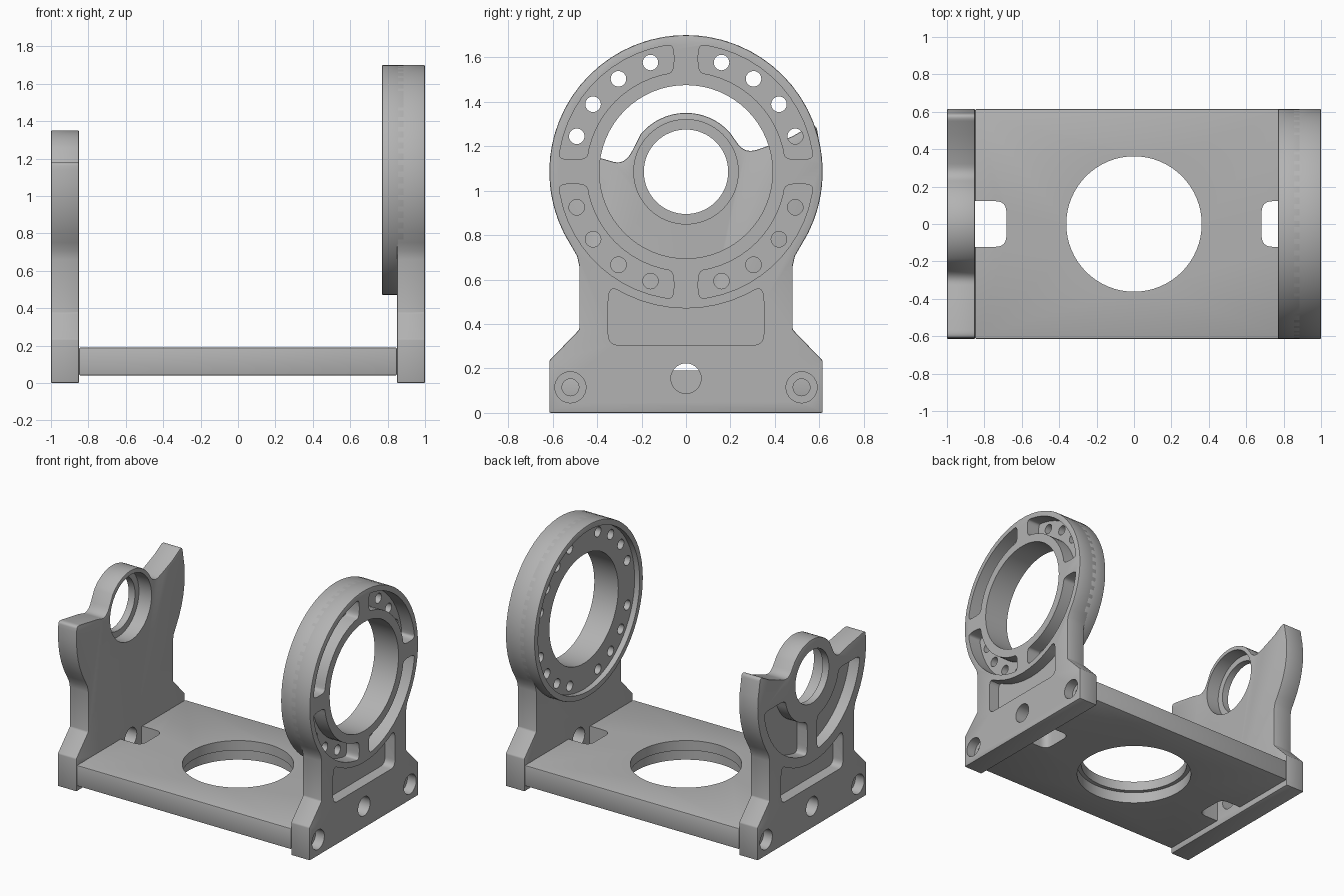
import bpy, bmesh, math
from mathutils import Vector

if "Cube" in bpy.data.objects:
    bpy.data.objects.remove(bpy.data.objects["Cube"])

metal = bpy.data.materials.new("machined_grey")
metal.use_nodes = True
metal.diffuse_color = (0.45, 0.45, 0.45, 1)
metal.node_tree.nodes["Principled BSDF"].inputs["Base Color"].default_value = (0.45, 0.45, 0.45, 1)

AXIS_Z = 1.085      # height of the bearing axis
RIM = 0.615         # outer radius of the ring and arms


def arc(radius, start, end, cy=0.0, cz=AXIS_Z, steps=None):
    """Profile points along an arc, angles in degrees."""
    steps = steps or max(3, int(abs(end - start) / 6))
    angles = [math.radians(start + (end - start) * i / steps) for i in range(steps + 1)]
    return [(cy + radius * math.cos(a), cz + radius * math.sin(a)) for a in angles]


def circle(radius, cy=0.0, cz=AXIS_Z):
    return arc(radius, 0, 360, cy, cz, 64 if radius > 0.15 else 28)[:-1]


def rounded(points):
    """Fillet every point that carries a third value, its radius."""
    out = []
    for i, p in enumerate(points):
        if len(p) == 2:
            out.append(p)
            continue
        here = Vector(p[:2])
        ends = [Vector(points[j % len(points)][:2]) - here for j in (i - 1, i + 1)]
        a, b = [here + e.normalized() * min(p[2], e.length * 0.49) for e in ends]
        for k in range(7):
            t = k / 6
            out.append(tuple(a * (1 - t) ** 2 + here * 2 * t * (1 - t) + b * t * t))
    return out


def prism(name, points, low, high, axis="x", bevel=0.0):
    """Extrude a profile: (y, z) along x, or (x, y) along z."""
    bm = bmesh.new()
    place = (lambda p, d: (d, p[0], p[1])) if axis == "x" else (lambda p, d: (p[0], p[1], d))
    face = bm.faces.new([bm.verts.new(place(p, low)) for p in points])
    new = bmesh.ops.extrude_face_region(bm, geom=[face])["geom"]
    shift = Vector(place((0, 0), high - low))
    bmesh.ops.translate(bm, vec=shift, verts=[v for v in new if isinstance(v, bmesh.types.BMVert)])
    bmesh.ops.recalc_face_normals(bm, faces=bm.faces[:])
    mesh = bpy.data.meshes.new(name)
    bm.to_mesh(mesh)
    bm.free()
    obj = bpy.data.objects.new(name, mesh)
    bpy.context.collection.objects.link(obj)
    mesh.materials.append(metal)
    if bevel:
        mod = obj.modifiers.new("edge_break", "BEVEL")
        mod.width, mod.segments, mod.limit_method = bevel, 2, "ANGLE"
        mod.angle_limit = math.radians(40)
    return obj


def carve(obj, cuts):
    """Cut every (points, low, high, axis) prism out, then smooth the result."""
    cutters = [prism("cutter", *c) for c in cuts]
    for cutter in cutters:
        cutter.hide_render = True
        mod = obj.modifiers.new("cut", "BOOLEAN")
        mod.operation, mod.solver, mod.object = "DIFFERENCE", "EXACT", cutter
    graph = bpy.context.evaluated_depsgraph_get()
    graph.update()
    mesh = bpy.data.meshes.new_from_object(obj.evaluated_get(graph))
    obj.modifiers.clear()
    obj.data = mesh
    for cutter in cutters:
        bpy.data.objects.remove(cutter)
    mesh.shade_smooth()
    mesh.set_sharp_from_angle(angle=math.radians(30))


def sector(inner, outer, gap, sy, sz, fillet):
    """Rounded quarter-ring pocket, held off both centre lines by a gap."""
    def edge(r):
        return math.sqrt(r * r - gap * gap)

    def inside(r):
        m = math.degrees(math.asin(gap / r) + fillet / r)
        return arc(r, m, 90 - m, 0, 0)
    pts = ([(edge(outer), gap, fillet)] + inside(outer) + [(gap, edge(outer), fillet),
           (gap, edge(inner), fillet)] + inside(inner)[::-1] + [(edge(inner), gap, fillet)])
    return [(sy * y, AXIS_Z + sz * z) for y, z in rounded(pts)]


# Shared foot profile and the cuts both end plates have
foot_right = [(0.615, 0), (0.615, 0.235), (0.48, 0.375), (0.48, 0.66), (0.49, 0.705)]
foot_left = [(-y, z) for y, z in reversed(foot_right)]
window = rounded([(-0.35, 0.305, 0.05), (0.35, 0.305, 0.05), (0.35, 0.575, 0.075)]
                 + arc(RIM, 296, 244) + [(-0.35, 0.575, 0.075)])


def plate_cuts(side):
    def span(a, b):
        return tuple(sorted((side * a, side * b)))
    cuts = [(window, *span(0.92, 1.1)), (circle(0.068, 0, 0.155), *span(0.7, 1.1))]
    for y in (-0.52, 0.52):
        cuts.append((circle(0.07, y, 0.115), *span(0.93, 1.1)))
        cuts.append((circle(0.038, y, 0.115), *span(0.8, 1.05)))
    return cuts


# Ring end plate with its thicker ring
bore = (circle(0.39), 0.5, 1.2)
ring_cuts = [bore]
for sy in (-1, 1):
    for sz in (-1, 1):
        ring_cuts.append((sector(0.45, 0.575, 0.055, sy, sz, 0.05), 0.9, 1.1))
        for degrees in (18, 36, 54, 72):
            a = math.radians(degrees)
            ring_cuts.append((circle(0.035, sy * 0.517 * math.cos(a),
                                     AXIS_Z + sz * 0.517 * math.sin(a)), 0.7, 1.1))

ring_plate = prism("ring_end_plate", foot_right + arc(RIM, -33, 213) + foot_left, 0.85, 1.0, bevel=0.006)
carve(ring_plate, plate_cuts(1) + ring_cuts)
ring = prism("bearing_ring", circle(RIM), 0.77, 0.89, bevel=0.006)
carve(ring, [(circle(0.575), 0.7, 0.81)] + ring_cuts)

# Open end plate with a hub between two uneven arms
right_arm = [(0.585, 1.305, 0.04), (0.48, 1.245), (0.38, 1.205), (0.265, 1.165, 0.07)]
left_arm = [(-0.275, 1.115, 0.07), (-0.38, 1.145), (-0.608, 1.185, 0.04)]
outline = rounded(foot_right + arc(RIM, -33, 14) + right_arm + arc(0.265, 42, 140)
                  + left_arm + arc(RIM, 175, 213) + foot_left)
hub_plate = prism("hub_end_plate", outline, -1.0, -0.85, bevel=0.006)
hub_cuts = [(circle(0.19), -1.1, -0.7), (circle(0.235), -0.95, -0.7)]
hub_cuts += [(sector(0.31, 0.545, 0.055, sy, -1, 0.06), -1.1, -0.92) for sy in (-1, 1)]
carve(hub_plate, plate_cuts(-1) + hub_cuts)

# Base plate with a stepped round opening and an end slot on each side
base = prism("base_plate", [(-0.85, -RIM), (0.85, -RIM), (0.85, RIM), (-0.85, RIM)],
             0.04, 0.19, "z", bevel=0.008)
base_cuts = [(circle(0.362, 0, 0), -0.1, 0.4, "z"), (circle(0.39, 0, 0), -0.1, 0.12, "z")]
for s in (-1, 1):
    slot = rounded([(s * 0.9, -0.122), (s * 0.682, -0.122, 0.06),
                    (s * 0.682, 0.122, 0.06), (s * 0.9, 0.122)])
    base_cuts.append((slot, -0.1, 0.4, "z"))
carve(base, base_cuts)
